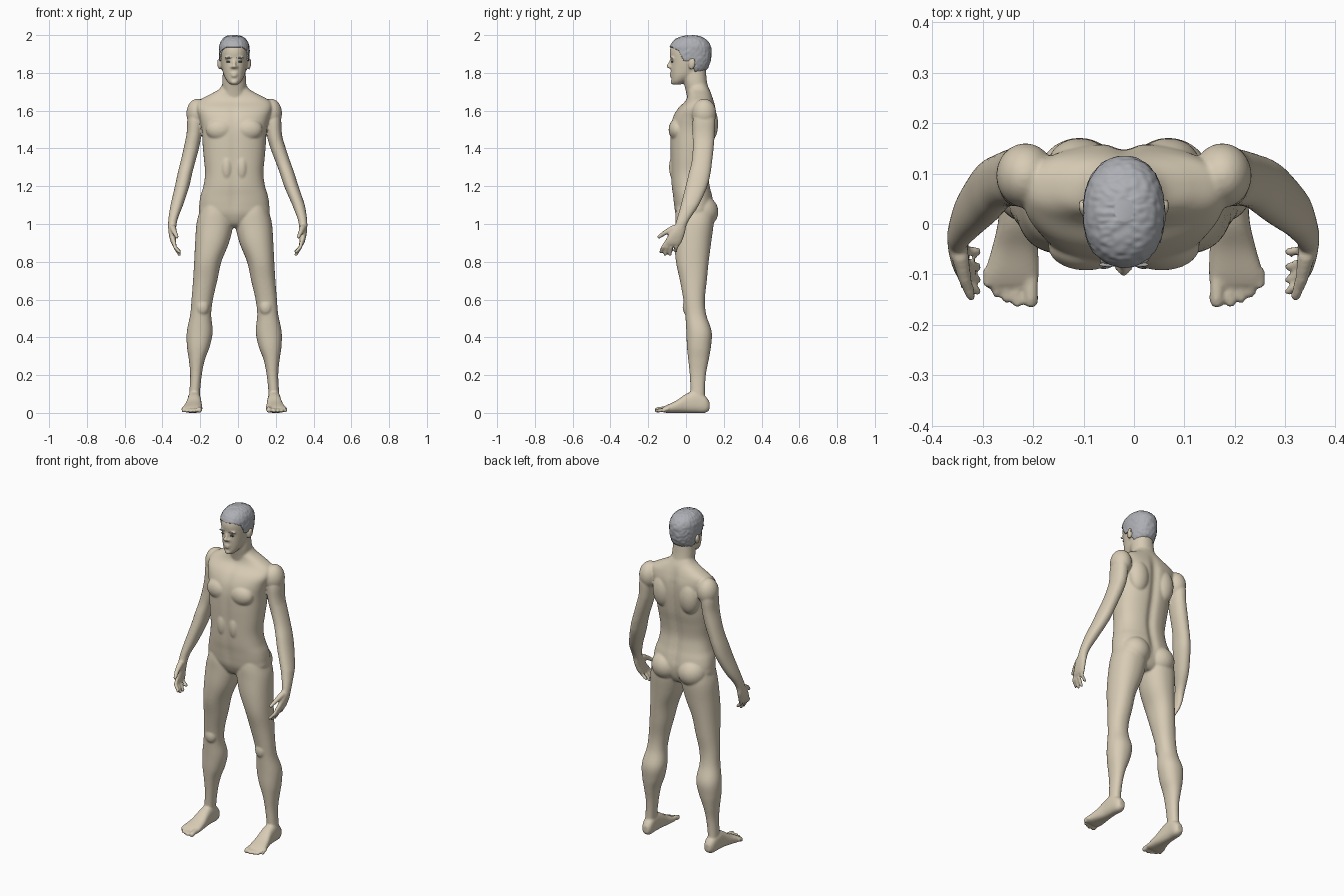
import bpy, bmesh, math
from mathutils import Vector, Matrix, noise

if "Cube" in bpy.data.objects:
    bpy.data.objects.remove(bpy.data.objects["Cube"])

CX = -0.02  # the figure's own midline


def material(name, rgb):
    m = bpy.data.materials.new(name)
    m.use_nodes = True
    m.diffuse_color = (*rgb, 1)
    bsdf = m.node_tree.nodes["Principled BSDF"]
    bsdf.inputs["Base Color"].default_value = (*rgb, 1)
    bsdf.inputs["Roughness"].default_value = 0.8
    return m


skin = material("skin", (0.68, 0.60, 0.46))
grey_hair = material("grey hair", (0.42, 0.43, 0.46))
dark_eye = material("dark eye", (0.10, 0.10, 0.10))


def place(side, x, y, z):
    """Mirror a point about the midline; the left arm swings out a little further."""
    out = 0.0
    if side > 0 and x > 0.15:
        out = 0.037 * min(1, max(0, (1.45 - z) / 0.35))
        if z < 0.8:
            out = 0.0
    return Vector((CX + side * (x + out), y, z))


def leg_place(side, x, y, z):
    return Vector((CX + side * x, y, z))


def spline(rows, steps):
    """Smooth interpolation through rows of numbers."""
    for i in range(len(rows) - 1):
        a, b = rows[max(i - 1, 0)], rows[i]
        c, d = rows[i + 1], rows[min(i + 2, len(rows) - 1)]
        for k in range(steps):
            u = k / steps
            yield [q + 0.5 * u * (r - p + u * (2 * p - 5 * q + 4 * r - s + u * (3 * (q - r) + s - p)))
                   for p, q, r, s in zip(a, b, c, d)]
    yield list(rows[-1])


def skin_rings(bm, rings):
    loops = [[bm.verts.new(p) for p in ring] for ring in rings]
    for lo, hi in zip(loops, loops[1:]):
        for i in range(len(lo)):
            j = (i + 1) % len(lo)
            bm.faces.new((lo[i], lo[j], hi[j], hi[i]))
    bm.faces.new(loops[0][::-1])
    bm.faces.new(loops[-1])


def loft(bm, rows, point, steps=5, segs=48, power=2.2):
    """Rows hold a station, then the low and high limits across and in depth."""
    rings = []
    for t, a0, a1, b0, b1 in spline(rows, steps):
        ring = []
        for i in range(segs):
            ang = math.tau * i / segs
            c, s = math.cos(ang), math.sin(ang)
            c = math.copysign(abs(c) ** (2 / power), c)
            s = math.copysign(abs(s) ** (2 / power), s)
            ring.append(point((a0 + a1) / 2 + c * (a1 - a0) / 2,
                              (b0 + b1) / 2 + s * (b1 - b0) / 2, t))
        rings.append(ring)
    skin_rings(bm, rings)


def both(rows):
    """Rows of height, half width, front, back become full loft rows."""
    return [(z, -w, w, f, b) for z, w, f, b in rows]


def tube(bm, points, radii):
    """Round tube with domed end, for fingers, toes and nose."""
    tip = (points[-1] - points[-2]).normalized()
    r = radii[-1]
    points = points + [points[-1] + tip * r * 0.6, points[-1] + tip * r * 0.95]
    radii = radii + [r * 0.8, r * 0.3]
    rings = []
    for i, p in enumerate(points):
        d = points[min(i + 1, len(points) - 1)] - points[max(i - 1, 0)]
        rot = d.to_track_quat("Z", "Y")
        rings.append([p + rot @ Vector((math.cos(k * math.tau / 16), math.sin(k * math.tau / 16), 0)) * radii[i]
                      for k in range(16)])
    skin_rings(bm, rings)


def ball(bm, centre, size):
    mat = Matrix.Translation(centre) @ Matrix.Diagonal((*size, 1))
    bmesh.ops.create_uvsphere(bm, u_segments=32, v_segments=20, radius=1, matrix=mat)


def finish(bm, name, mat):
    bmesh.ops.recalc_face_normals(bm, faces=bm.faces)
    for f in bm.faces:
        f.smooth = True
    mesh = bpy.data.meshes.new(name)
    bm.to_mesh(mesh)
    bm.free()
    mesh.materials.append(mat)
    ob = bpy.data.objects.new(name, mesh)
    bpy.context.collection.objects.link(ob)
    return ob


body = bmesh.new()

# Torso, with a spine furrow and a shallow line down the front
torso = [(0.98, .04, .0, .10), (1.0, .10, -.03, .12), (1.05, .18, -.055, .14), (1.10, .185, -.064, .148),
         (1.15, .178, -.07, .14), (1.2, .163, -.077, .128), (1.27, .154, -.081, .12), (1.35, .161, -.083, .13),
         (1.42, .167, -.085, .145), (1.5, .172, -.084, .156), (1.56, .185, -.072, .16), (1.61, .2, -.045, .158),
         (1.65, .19, -.005, .148), (1.68, .14, .008, .138), (1.71, .085, .01, .125), (1.74, .06, .015, .11)]


def torso_point(x, y, z):
    fade = max(0, min(1, (z - 1.02) / 0.1, (1.7 - z) / 0.1))
    furrow = math.exp(-(x / 0.025) ** 2) * fade
    y += furrow * (-0.014 if y > 0.05 else 0.005)
    return Vector((CX + x, y, z))


def plain(x, y, z):
    return Vector((CX + x, y, z))


loft(body, both(torso), torso_point, segs=128, power=2.4)

# Neck and head
neck = [(1.65, .068, .01, .132), (1.7, .064, .0, .122), (1.76, .063, -.014, .11), (1.82, .058, -.02, .105)]
loft(body, both(neck), plain)
head = [(1.738, .02, -.066, -.03), (1.755, .037, -.075, .0), (1.785, .054, -.078, .055), (1.82, .064, -.081, .105),
        (1.85, .07, -.08, .12), (1.88, .073, -.083, .127), (1.91, .074, -.086, .128), (1.94, .072, -.08, .124),
        (1.965, .061, -.062, .107), (1.983, .041, -.03, .078), (1.992, .012, .01, .045)]
loft(body, both(head), plain)

# Nose, lips and chin
tube(body, [Vector((CX, -.076, 1.872)), Vector((CX, -.086, 1.85)), Vector((CX, -.094, 1.834))], [.007, .008, .010])
for z, w in ((1.796, .021), (1.784, .018)):
    ball(body, (CX, -.076, z), (w, .011, .006))
ball(body, (CX, -.068, 1.752), (.02, .014, .014))

# Limb sections: height, inner, outer, front, back
leg = [(1.12, .03, .165, -.045, .13), (1.06, .012, .185, -.055, .145), (1.0, .005, .2, -.057, .146),
       (.9, .028, .207, -.06, .133), (.8, .068, .212, -.053, .12), (.7, .09, .218, -.032, .11),
       (.6, .113, .226, -.014, .1), (.52, .122, .233, -.004, .107), (.43, .114, .251, .002, .136),
       (.35, .13, .25, .005, .132), (.28, .156, .24, .012, .12), (.2, .172, .233, .02, .105),
       (.1, .182, .238, .024, .1), (.04, .182, .24, .02, .11)]
arm = [(1.63, .17, .225, .06, .135), (1.56, .165, .247, .037, .154), (1.48, .172, .252, .035, .152),
       (1.4, .187, .268, .036, .146), (1.33, .206, .284, .03, .138), (1.27, .222, .299, .015, .13),
       (1.2, .238, .314, -.002, .113), (1.1, .271, .337, -.027, .068), (1.03, .298, .348, -.047, .022),
       (.99, .306, .35, -.06, .002), (.95, .31, .347, -.088, -.006), (.91, .308, .338, -.11, -.02),
       (.89, .306, .33, -.108, -.03)]
# Foot sections run heel to toes: depth, inner, outer, bottom, top
foot = [(.124, .19, .226, .015, .06), (.1, .178, .24, 0, .09), (.05, .177, .246, 0, .115), (.0, .174, .25, 0, .1),
        (-.05, .17, .262, 0, .066), (-.1, .168, .276, 0, .042), (-.122, .172, .274, .003, .03)]
toes = [(.184, -.152, .015), (.211, -.155, .011), (.232, -.147, .0105), (.252, -.136, .0105), (.27, -.12, .0105)]
fingers = [(-.1, -.133, .852), (-.08, -.111, .838), (-.06, -.085, .838), (-.036, -.055, .856)]
muscles = [((.075, -.045, 1.5), (.075, .047, .06)),     # chest
           ((.088, .12, 1.53), (.062, .05, .1)),        # shoulder blade
           ((.088, .085, 1.065), (.086, .086, .085)),   # buttock
           ((.195, .096, 1.585), (.058, .064, .078)),   # shoulder
           ((.04, -.04, 1.3), (.038, .05, .09)),        # belly
           ((.03, -.071, 1.878), (.022, .012, .006)),   # brow ridge
           ((.012, -.084, 1.831), (.008, .01, .007)),   # nostril
           ((.078, .03, 1.846), (.009, .017, .03)),     # ear
           ((.084, .036, 1.853), (.006, .014, .024)),   # ear rim
           ((.168, .01, .56), (.035, .028, .045))]      # kneecap

for side in (-1, 1):
    def limb(x, y, z):
        return place(side, x, y, z)

    def lower(x, y, z):
        return leg_place(side, x, y, z)

    loft(body, leg, lower)
    loft(body, arm, limb)
    loft(body, foot, lambda x, z, y: lower(x, y, z), power=2.5)
    for x, y, r in toes:
        tube(body, [lower(x, -.09, .022), lower(x, -.125, r + .006), lower(x, y, r)], [r, r * .9, r])
    for knuckle, tip, z in fingers:
        tube(body, [limb(.32, knuckle, .91), limb(.314, (knuckle + tip) / 2 - .006, .878), limb(.29, tip, z)],
             [.011, .01, .009])
    tube(body, [limb(.325, -.06, .98), limb(.315, -.11, .955), limb(.303, -.143, .932)], [.018, .013, .010])
    for centre, size in muscles:
        ball(body, lower(*centre), size)

# Fuse the parts into one soft skin
figure = finish(body, "body", skin)
fuse = figure.modifiers.new("fuse", "REMESH")
fuse.mode = "VOXEL"
fuse.voxel_size = 0.006
fuse.use_smooth_shade = True
soften = figure.modifiers.new("soften", "SMOOTH")
soften.factor = 0.5
soften.iterations = 4

# Eyes and brows
for side, label in ((-1, "right"), (1, "left")):
    for part, z, y, size, mat in (("eye", 1.859, -.0725, (.012, .006, .005), dark_eye),
                                  ("brow", 1.88, -.0805, (.019, .0045, .003), grey_hair)):
        bm = bmesh.new()
        ball(bm, leg_place(side, .03, y, z), size)
        finish(bm, f"{label}_{part}", mat)

# Short hair: a grown copy of the skull trimmed along the hairline
hairline = [(-.2, 1.937), (-.075, 1.937), (-.04, 1.918), (-.012, 1.865), (.015, 1.862), (.05, 1.81), (.085, 1.775),
            (.3, 1.765)]


def hair_edge(y):
    for (y0, z0), (y1, z1) in zip(hairline, hairline[1:]):
        if y <= y1:
            return z0 + (z1 - z0) * (y - y0) / (y1 - y0)
    return hairline[-1][1]


hair = bmesh.new()
grown = [(z + .007 * max(0, min(1, (z - 1.9) / .08)), w + .007, f - .004, b + .006) for z, w, f, b in head]
loft(hair, both(grown), plain, steps=9, segs=120)
below = [f for f in hair.faces if f.calc_center_median().z < hair_edge(f.calc_center_median().y)]
bmesh.ops.delete(hair, geom=below, context="FACES")
hair.normal_update()
for v in hair.verts:
    v.co += v.normal * 0.0025 * noise.noise(Vector((v.co.x * 60, v.co.y * 110, v.co.z * 60)))
cap = finish(hair, "hair", grey_hair)
thick = cap.modifiers.new("thickness", "SOLIDIFY")
thick.thickness = 0.01
thick.offset = -1
